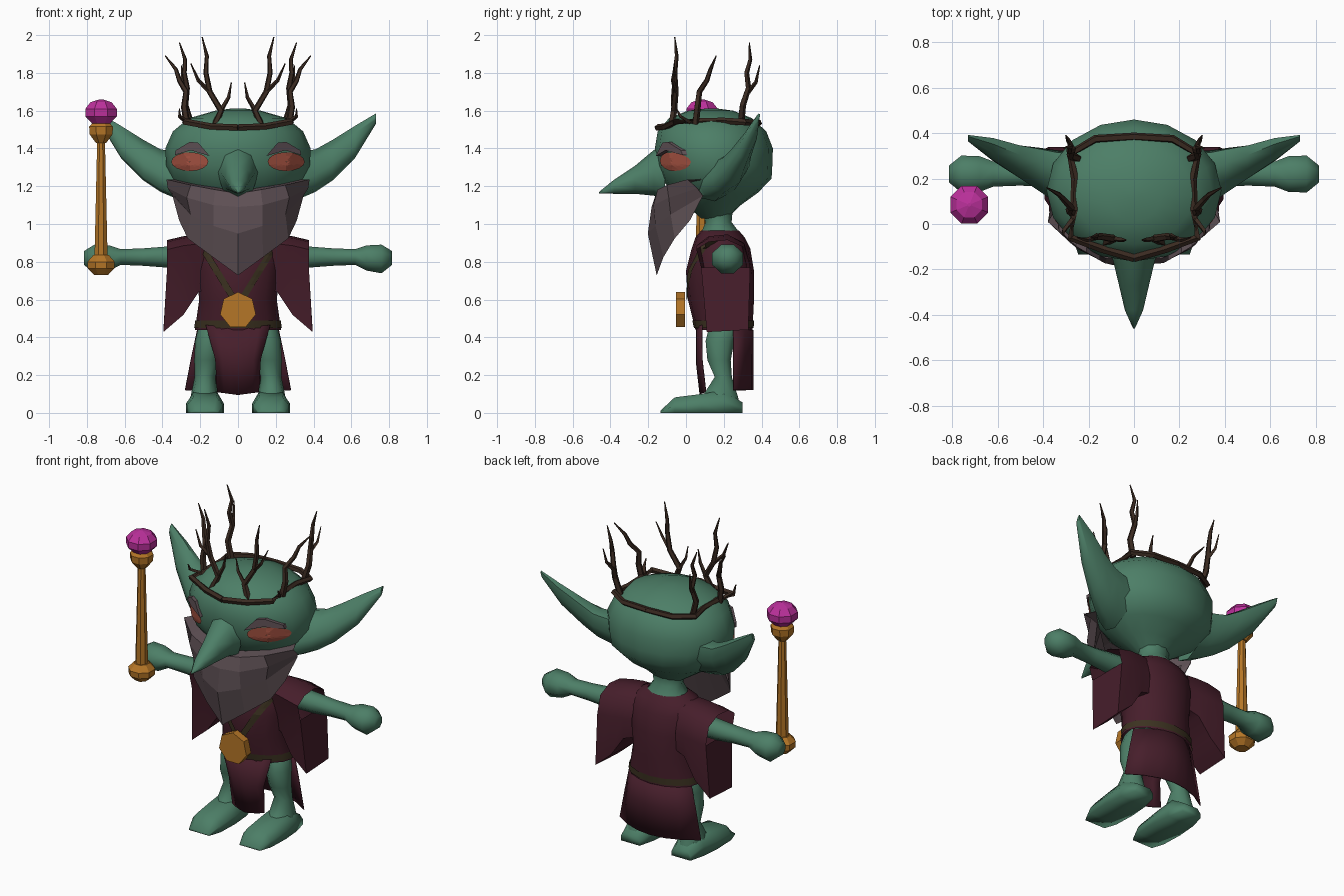
import bpy, bmesh, math
from mathutils import Vector
from mathutils.bvhtree import BVHTree


def material(name, rgb):
    m = bpy.data.materials.new(name)
    m.diffuse_color = (*rgb, 1)
    return m


SKIN = material("green_skin", (0.073, 0.21, 0.135))
ROBE = material("maroon_cloth", (0.062, 0.013, 0.024))
WOOD = material("dark_wood", (0.042, 0.023, 0.015))
STRAP = material("olive_leather", (0.045, 0.032, 0.015))
GOLD = material("gold", (0.46, 0.18, 0.02))
GEM = material("magenta_gem", (0.5, 0.03, 0.33))
HAIR = material("grey_hair", (0.115, 0.082, 0.092))
EYE = material("red_eye", (0.41, 0.092, 0.058))


def build(name, verts, faces, mat, smooth=None, thick=0):
    """Make a mesh object, optionally thickened and smoothed below an angle."""
    me = bpy.data.meshes.new(name)
    bm = bmesh.new()
    vs = [bm.verts.new(v) for v in verts]
    for f in faces:
        bm.faces.new([vs[i] for i in f])
    bmesh.ops.recalc_face_normals(bm, faces=bm.faces)
    bm.to_mesh(me)
    bm.free()
    me.materials.append(mat)
    ob = bpy.data.objects.new(name, me)
    bpy.context.collection.objects.link(ob)
    if thick:
        mod = ob.modifiers.new("thickness", "SOLIDIFY")
        mod.thickness, mod.offset = thick, 0
    if smooth:
        bpy.ops.object.select_all(action="DESELECT")
        ob.select_set(True)
        bpy.context.view_layer.objects.active = ob
        bpy.ops.object.shade_smooth_by_angle(angle=math.radians(smooth))
    return ob


def ring(c, u, v, n, turn=0):
    c, u, v = Vector(c), Vector(u), Vector(v)
    angles = [2 * math.pi * (i + turn) / n for i in range(n)]
    return [c + u * math.cos(a) + v * math.sin(a) for a in angles]


def loft(name, rings, mat, smooth=None, caps=True, side=1):
    n = len(rings[0])
    verts = [(p[0] * side, p[1], p[2]) for r in rings for p in r]
    faces = [(k * n + i, k * n + (i + 1) % n, (k + 1) * n + (i + 1) % n, (k + 1) * n + i)
             for k in range(len(rings) - 1) for i in range(n)]
    if caps:
        faces += [tuple(range(len(verts) - n, len(verts)))]
    if caps is True:
        faces += [tuple(range(n))]
    return build(name, verts, faces, mat, smooth)


def grid(name, rows, mat, smooth=None, thick=0):
    n = len(rows[0])
    faces = [(k * n + i, k * n + i + 1, (k + 1) * n + i + 1, (k + 1) * n + i)
             for k in range(len(rows) - 1) for i in range(n - 1)]
    return build(name, [p for r in rows for p in r], faces, mat, smooth, thick)


def level(z, front, back, half, n=16, x=0):
    """Horizontal oval given by its front, back and half width."""
    return ring((x, (front + back) / 2, z), (half, 0, 0), (0, (back - front) / 2, 0), n)


def tube(name, pts, radii, mat, n=5, side=1):
    rings = []
    for i, p in enumerate(pts):
        d = Vector(pts[min(i + 1, len(pts) - 1)]) - Vector(pts[max(i - 1, 0)])
        u = d.cross(Vector((0.3, 1, 0.1))).normalized()
        v = d.cross(u).normalized()
        rings.append(ring(p, u * radii[i], v * radii[i], n))
    return loft(name, rings, mat, side=side)


def projector(ob):
    """Return a function that drops a front-facing point onto an object."""
    tree = BVHTree.FromPolygons([v.co for v in ob.data.vertices],
                                [p.vertices for p in ob.data.polygons])

    def drop(x, z, lift):
        hit = tree.ray_cast(Vector((x, -2, z)), Vector((0, 1, 0)))[0]
        return (x, (hit.y if hit else 0.1) - lift, z)
    return drop


# Head and neck
head = loft("head", [level(*r) for r in [
    (1.03, 0.08, 0.22, 0.08), (1.10, 0.0, 0.29, 0.19), (1.165, -0.07, 0.38, 0.29),
    (1.24, -0.13, 0.453, 0.36), (1.31, -0.155, 0.457, 0.38), (1.40, -0.165, 0.46, 0.385),
    (1.49, -0.15, 0.425, 0.345),
    (1.56, -0.09, 0.35, 0.26), (1.60, 0.01, 0.25, 0.12), (1.612, 0.11, 0.16, 0.03)]],
    SKIN, 60, caps="end")
loft("neck", [level(*r, 10) for r in [(0.94, 0.075, 0.29, 0.13), (0.965, 0.08, 0.28, 0.12),
                                      (1.01, 0.10, 0.245, 0.09), (1.06, 0.08, 0.25, 0.10)]],
     SKIN, 60, caps=False)

# Long pointed nose: y, bottom, top, half width
loft("nose", [ring((0, y, (a + b) / 2), (w, 0, 0), (0, 0, (b - a) / 2), 8) for y, a, b, w in [
    (-0.11, 1.13, 1.42, 0.11), (-0.17, 1.15, 1.392, 0.09), (-0.27, 1.16, 1.308, 0.066),
    (-0.38, 1.16, 1.235, 0.04), (-0.46, 1.162, 1.17, 0.004)]], SKIN, 60, caps="end")

# Beard: tucked top, top edge, mid ridge, lower edge, inside
half_rows = [
    [(0, -0.08, 1.17), (0.11, -0.08, 1.19), (0.23, -0.02, 1.21), (0.34, 0.08, 1.235)],
    [(0, -0.15, 1.16), (0.12, -0.15, 1.18), (0.25, -0.10, 1.205), (0.378, 0.01, 1.235)],
    [(0, -0.18, 1.09), (0.13, -0.17, 1.10), (0.27, -0.09, 1.14), (0.37, 0.06, 1.19)],
    [(0, -0.20, 0.95), (0.13, -0.16, 0.99), (0.25, -0.08, 1.05), (0.345, 0.09, 1.15)],
    [(0, -0.155, 0.73), (0.13, -0.12, 0.825), (0.265, -0.06, 0.925), (0.31, 0.02, 1.02)],
    [(0, -0.06, 1.02), (0.1, -0.05, 1.04), (0.2, -0.02, 1.08), (0.30, 0.06, 1.13)]]
grid("beard", [[(-x, y, z) for x, y, z in r[:0:-1]] + r for r in half_rows], HAIR, thick=0.004)

# Torso of the robe, belt, skirt panels
torso = loft("robe_torso", [level(*r) for r in [
    (0.44, 0.05, 0.352, 0.228), (0.60, 0.01, 0.36, 0.205), (0.75, 0.0, 0.36, 0.225),
    (0.87, 0.03, 0.34, 0.235), (0.93, 0.05, 0.31, 0.20), (0.965, 0.08, 0.28, 0.12)]],
    ROBE, 60, caps=False)
loft("belt", [level(*r) for r in [(0.45, 0.042, 0.358, 0.232), (0.49, 0.033, 0.361, 0.226)]],
     STRAP, 60, caps=False)
steps = [i / 3 for i in range(-3, 4)]
grid("back_skirt", [[(w * t, 0.355 - 0.105 * t * t, z) for t in steps]
                    for z, w in [(0.44, 0.215), (0.3, 0.245), (0.12, 0.28)]], ROBE, 60, 0.006)
grid("front_skirt", [[(w * t, y + 0.03 * t * t, z + 0.015 * abs(t)) for t in steps]
                     for z, w, y in [(0.45, 0.17, 0.055), (0.27, 0.12, 0.055),
                                     (0.095, 0.11, 0.075)]], ROBE, 60, 0.006)

# Pendant disc
loft("pendant", [ring((0, y, 0.543), (0, 0, 0.097), (0.097, 0, 0), 7)
                 for y in (-0.052, -0.005)], GOLD)

on_head, on_torso = projector(head), projector(torso)
for s, label in ((1, "left"), (-1, "right")):
    # Ear, leaning back at the top: x, y range, z range
    loft(label + "_ear", [ring((x, (a + b) / 2, (c + d) / 2), (0, (b - a) / 2, (d - c) / 10),
                               (0, (d - c) / 7, (d - c) / 2), 8) for x, a, b, c, d in [
        (0.27, 0.06, 0.32, 1.12, 1.38), (0.34, 0.09, 0.325, 1.14, 1.385),
        (0.41, 0.14, 0.335, 1.17, 1.395),
        (0.50, 0.20, 0.345, 1.23, 1.445), (0.62, 0.28, 0.375, 1.35, 1.52),
        (0.73, 0.365, 0.39, 1.53, 1.585)]], SKIN, 60, caps="end", side=s)

    # Eye plate and brow, laid on the face
    rows = [[on_head(s * (0.255 + k * 0.098 * math.cos(a)), 1.33 + k * 0.05 * math.sin(a), 0.0095)
             for a in [math.pi * i / 8 for i in range(17)]] for k in (1, 0.8, 0.6, 0.4, 0.2, 0.02)]
    grid(label + "_eye", rows, EYE)
    arc = [(0.15, 1.36), (0.21, 1.43), (0.255, 1.435), (0.33, 1.39),
           (0.335, 1.365), (0.25, 1.39)]
    loft(label + "_brow", [[on_head(s * x, z, lift) for x, z in arc]
                           for lift in (-0.01, 0.025)], HAIR)

    # Shoulder strap
    grid(label + "_strap", [[on_torso(s * (0.02 + 0.19 * t + w), 0.60 + 0.31 * t, 0.008)
                             for w in (-0.02, 0, 0.02)] for t in [i / 8 for i in range(9)]], STRAP)

    # Hanging sleeve, open above its outer panel: x, bottom z, mid z, top z, inset
    sleeve = []
    for x, zb, zm, zt, d in [(0.15, 0.67, 0.78, 0.945, 0.02), (0.21, 0.65, 0.78, 0.945, 0.012),
                             (0.29, 0.53, 0.775, 0.935, 0), (0.375, 0.44, 0.77, 0.915, 0)]:
        out = 0.02 if x > 0.3 else 0
        sleeve.append([(x, 0.055 + d, zt - 0.05), (x, 0.12, zt - 0.01), (x, 0.22, zt),
                       (x, 0.31 - d, zt - 0.04), (x, 0.34 - d, zm), (x + out, 0.33 - d, zb),
                       (x + out, 0.11 + d, zb - 0.012), (x, 0.08 + d, zm)])
    loft(label + "_sleeve", sleeve, ROBE, 60, caps=False, side=s)
    end = [sleeve[-1][i] for i in (4, 5, 6, 7)]
    build(label + "_sleeve_panel", [(x * s, y, z) for x, y, z in end], [(0, 1, 2, 3)], ROBE)

    # Arm and mitten hand: x, half depth, half height
    loft(label + "_arm", [ring((x, 0.22, z), (0, a, 0), (0, 0, b), 8, 0.5) for x, z, a, b in [
        (0.24, 0.83, 0.07, 0.065), (0.38, 0.825, 0.062, 0.06), (0.50, 0.825, 0.055, 0.05),
        (0.62, 0.825, 0.06, 0.045), (0.68, 0.82, 0.085, 0.072), (0.76, 0.815, 0.088, 0.082),
        (0.815, 0.82, 0.04, 0.04)]], SKIN, 60, caps="end", side=s)

    # Leg and foot
    loft(label + "_leg", [level(z, a, b, w, 10, x) for z, a, b, w, x in [
        (0.48, 0.13, 0.28, 0.055, 0.125), (0.44, 0.115, 0.275, 0.068, 0.145),
        (0.38, 0.10, 0.26, 0.072, 0.155),
        (0.28, 0.11, 0.24, 0.065, 0.167), (0.19, 0.15, 0.245, 0.055, 0.175),
        (0.10, 0.09, 0.275, 0.07, 0.178), (0.07, 0.06, 0.285, 0.075, 0.178)]],
        SKIN, 60, caps=False, side=s)
    foot = []
    for y, h, w in [(-0.135, 0.012, 0.07), (-0.06, 0.082, 0.095), (0.08, 0.10, 0.10),
                    (0.20, 0.12, 0.09), (0.30, 0.055, 0.065)]:
        foot.append([(0.175 - w, y, 0), (0.175 - w, y, h * 0.5), (0.175 - w * 0.65, y, h),
                     (0.175 + w * 0.65, y, h), (0.175 + w, y, h * 0.5), (0.175 + w, y, 0)])
    loft(label + "_foot", foot, SKIN, 95, side=s)

    # Crown stems and twigs
    stems = [
        [(0.13, -0.08, 1.51), (0.09, -0.065, 1.60), (0.15, -0.055, 1.70), (0.17, -0.06, 1.80),
         (0.165, -0.05, 1.89), (0.19, -0.06, 1.99)],
        [(0.27, 0.05, 1.53), (0.285, 0.06, 1.62), (0.275, 0.07, 1.70), (0.31, 0.11, 1.76),
         (0.33, 0.13, 1.82), (0.385, 0.16, 1.89)],
        [(0.25, 0.29, 1.53), (0.28, 0.30, 1.63), (0.27, 0.33, 1.72), (0.285, 0.32, 1.80),
         (0.28, 0.34, 1.87), (0.31, 0.335, 1.96)]]
    twigs = [
        [(0.15, -0.055, 1.70), (0.21, -0.07, 1.76), (0.25, -0.06, 1.85)],
        [(0.09, -0.065, 1.60), (0.05, -0.07, 1.67), (0.035, -0.07, 1.75)],
        [(0.27, 0.33, 1.70), (0.29, 0.37, 1.75), (0.30, 0.39, 1.84)],
        [(0.27, 0.02, 1.54), (0.31, -0.03, 1.57), (0.31, -0.05, 1.61)]]
    for i, p in enumerate(stems):
        tube(f"{label}_crown_stem_{i}", p, [0.019, 0.018, 0.016, 0.014, 0.011, 0.003], WOOD, side=s)
    for i, p in enumerate(twigs):
        tube(f"{label}_crown_twig_{i}", p, [0.013, 0.01, 0.003], WOOD, 4, side=s)

    # Half of the crown band
    band = [(0, -0.15, 1.51), (0.14, -0.11, 1.515), (0.28, -0.06, 1.54), (0.262, 0.06, 1.545),
            (0.26, 0.20, 1.545), (0.28, 0.31, 1.54), (0.17, 0.375, 1.535), (0, 0.385, 1.535)]
    tube(label + "_crown_band", band, [0.018] * len(band), WOOD, side=s)

# Sceptre: height and radius profiles
SX, SY = -0.725, 0.085


def turned(name, profile, mat):
    loft(name, [ring((SX, SY, z), (r, 0, 0), (0, r, 0), 8, 0.5) for z, r in profile], mat)


turned("sceptre_shaft", [(0.80, 0.038), (1.45, 0.022)], GOLD)
turned("sceptre_foot", [(0.73, 0.04), (0.765, 0.076), (0.80, 0.078), (0.835, 0.045)], GOLD)
turned("sceptre_collar", [(1.43, 0.03), (1.475, 0.066), (1.515, 0.068), (1.545, 0.04)], GOLD)
turned("sceptre_gem", [(1.53, 0.05), (1.57, 0.09), (1.61, 0.09), (1.645, 0.06),
                       (1.66, 0.008)], GEM)
